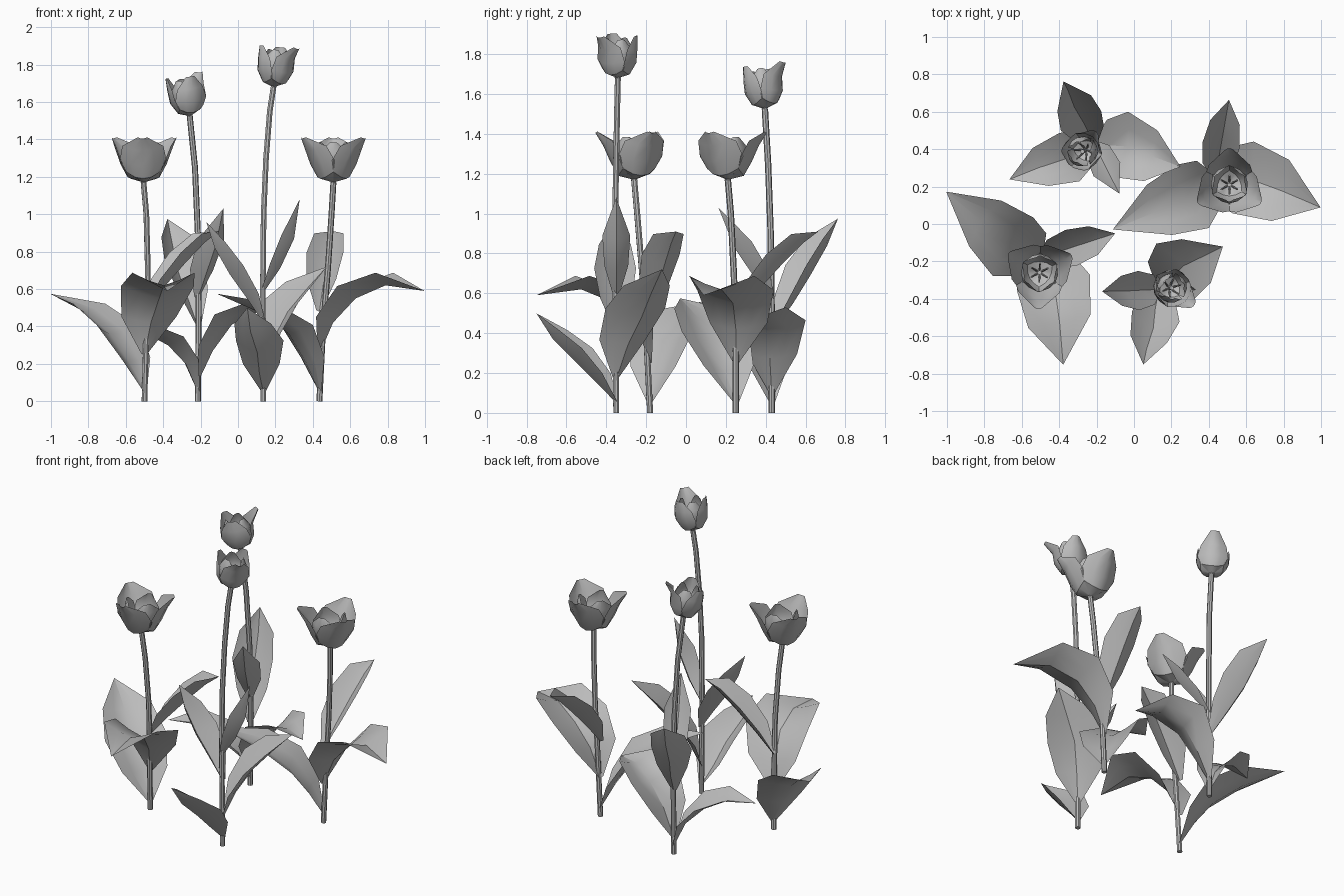
import bpy
from math import sin, cos, radians, hypot
from mathutils import Vector, Quaternion

cube = bpy.data.objects.get("Cube")
if cube:
    bpy.data.objects.remove(cube, do_unlink=True)

grey = bpy.data.materials.new("soft_grey")
grey.use_nodes = True
grey.diffuse_color = (0.5, 0.5, 0.5, 1)
grey.node_tree.nodes["Principled BSDF"].inputs["Base Color"].default_value = (0.5, 0.5, 0.5, 1)
UP = Vector((0, 0, 1))


def finish(obj):
    bpy.ops.object.select_all(action='DESELECT')
    obj.select_set(True)
    bpy.context.view_layer.objects.active = obj
    bpy.ops.object.shade_smooth_by_angle(angle=radians(35))


def blade(name, origin, angle, path, widths, cup, power, lean=0, tilt=Quaternion()):
    """Curved sheet: path of (outward, height), half widths, raised edges."""
    a = radians(angle)
    out, side = Vector((cos(a), sin(a), 0)), Vector((-sin(a), cos(a), 0))
    columns = 5
    verts, faces = [], []
    for i, ((d, z), w) in enumerate(zip(path, widths)):
        d0, z0 = path[max(i - 1, 0)]
        d1, z1 = path[min(i + 1, len(path) - 1)]
        length = hypot(d1 - d0, z1 - z0)
        normal = (out * (z0 - z1) + UP * (d1 - d0)) / length
        shift = lean * max(w - .1, 0)
        for c in range(columns):
            t = 2 * c / (columns - 1) - 1
            offset = out * d + UP * z + side * (w * t + shift) + normal * cup * w * abs(t) ** power
            verts.append(origin + tilt @ offset)
    for i in range(len(path) - 1):
        for c in range(columns - 1):
            k = i * columns + c
            faces.append((k, k + columns, k + columns + 1, k + 1))
    mesh = bpy.data.meshes.new(name)
    mesh.from_pydata(verts, [], faces)
    mesh.flip_normals()
    mesh.materials.append(grey)
    obj = bpy.data.objects.new(name, mesh)
    bpy.context.collection.objects.link(obj)
    finish(obj)


def tube(name, points, radius, resolution=2):
    curve = bpy.data.curves.new(name, 'CURVE')
    curve.dimensions = '3D'
    curve.bevel_depth = radius
    curve.bevel_resolution = resolution
    curve.use_fill_caps = True
    spline = curve.splines.new('POLY')
    spline.points.add(len(points) - 1)
    for p, co in zip(spline.points, points):
        p.co = (*co, 1)
    curve.materials.append(grey)
    obj = bpy.data.objects.new(name, curve)
    bpy.context.collection.objects.link(obj)
    bpy.ops.object.select_all(action='DESELECT')
    obj.select_set(True)
    bpy.context.view_layer.objects.active = obj
    bpy.ops.object.convert(target='MESH')
    finish(bpy.context.object)


# Petal profiles: outer path, inner path, half widths, extra flare of the first petal
OPEN = ([(0, 0), (.08, .02), (.12, .09), (.155, .17), (.195, .235)],
        [(0, .01), (.06, .03), (.09, .09), (.1, .16), (.09, .215)],
        [.02, .09, .125, .11, .025], 0)
CLOSED = ([(0, 0), (.06, .02), (.095, .08), (.1, .15), (.1, .215)],
          [(0, .01), (.05, .03), (.08, .09), (.08, .15), (.06, .2)],
          [.015, .07, .09, .075, .025], .045)


def flower(name, top, axis, turn, shape):
    outer, inner, widths, flare = shape
    tilt = UP.rotation_difference(axis)
    flared = outer[:-1] + [(outer[-1][0] + flare, outer[-1][1])]
    for i in range(3):
        blade(f"{name}_outer_petal_{i + 1}", top, turn + 120 * i, outer if i else flared,
              widths, .5, 2, tilt=tilt)
        blade(f"{name}_inner_petal_{i + 1}", top, turn + 60 + 120 * i, inner,
              [w * .75 for w in widths], .5, 2, tilt=tilt)
    # Pistil and ring of stamens
    tube(f"{name}_pistil", [top, top + tilt @ Vector((0, 0, .12))], .012, 1)
    for i in range(6):
        a = radians(60 * i + turn)
        d = Vector((cos(a), sin(a), 0))
        tube(f"{name}_stamen_{i + 1}",
             [top + tilt @ (d * r + UP * h) for r, h in ((.01, 0), (.035, .07), (.05, .12))], .005, 0)


def plant(name, stem, axis, turn, shape, leaves):
    stem = [Vector(p) for p in stem]
    tube(f"{name}_stem", stem, .016)
    flower(f"{name}_flower", stem[-1], Vector(axis), turn, shape)
    base = Vector((stem[0].x, stem[0].y, 0))
    for i, (angle, cup, path, widths) in enumerate(leaves):
        blade(f"{name}_leaf_{i + 1}", base, angle, path, widths, cup, 1.3, lean=.4)


# Broad open plants share one set of leaves, turned
broad = [(145, .35, [(0, .05), (.09, .21), (.2, .36), (.37, .475), (.615, .575)], [.015, .14, .19, .15, 0]),
         (-78, .4, [(0, .25), (.07, .42), (.19, .55), (.36, .62), (.585, .59)], [.015, .15, .2, .17, 0]),
         (18, .8, [(0, .48), (.11, .61), (.23, .74), (.34, .85), (.42, .91)], [.015, .08, .1, .08, 0])]

plant("front_left", [(-.5, -.18, 0), (-.49, -.2, .4), (-.482, -.22, .7), (-.49, -.245, 1), (-.505, -.26, 1.17)],
      UP, 28, OPEN, broad)
plant("back_right", [(.435, .25, 0), (.455, .25, .4), (.48, .24, .7), (.5, .225, 1), (.51, .21, 1.17)],
      UP, 90, OPEN, [(a + 62, c, p, w) for a, c, p, w in broad])

# Tall closed plants
plant("front_right", [(.135, -.35, 0), (.133, -.355, .6), (.137, -.355, 1), (.15, -.35, 1.3),
                      (.17, -.345, 1.55), (.19, -.342, 1.68)], (.1, 0, 1), 319, CLOSED, [
    (258, .7, [(0, .05), (.1, .15), (.21, .26), (.325, .37), (.41, .5)], [.015, .1, .13, .1, 0]),
    (34, .4, [(0, .17), (.08, .34), (.18, .48), (.29, .6), (.41, .72)], [.015, .14, .18, .14, 0]),
    (182, .8, [(0, .42), (.08, .54), (.18, .68), (.26, .82), (.305, .96)], [.015, .08, .105, .08, 0]),
    (0, 1, [(0, .58), (.09, .71), (.165, .87), (.195, 1.08)], [.015, .06, .07, 0])])
plant("back_left", [(-.215, .43, 0), (-.21, .43, .5), (-.215, .425, .9), (-.23, .412, 1.25), (-.258, .396, 1.525)],
      (-.15, -.07, 1), 52, CLOSED, [
    (203, .4, [(0, .05), (.07, .2), (.18, .3), (.32, .37), (.49, .37)], [.015, .1, .14, .11, 0]),
    (345, .4, [(0, .1), (.08, .27), (.18, .41), (.32, .475), (.48, .46)], [.015, .13, .18, .14, 0]),
    (116, .8, [(0, .4), (.12, .55), (.22, .69), (.31, .84), (.37, .975)], [.015, .09, .12, .1, 0]),
    (-63, .8, [(0, .55), (.09, .67), (.21, .83), (.3, 1.03)], [.015, .07, .08, 0])])
